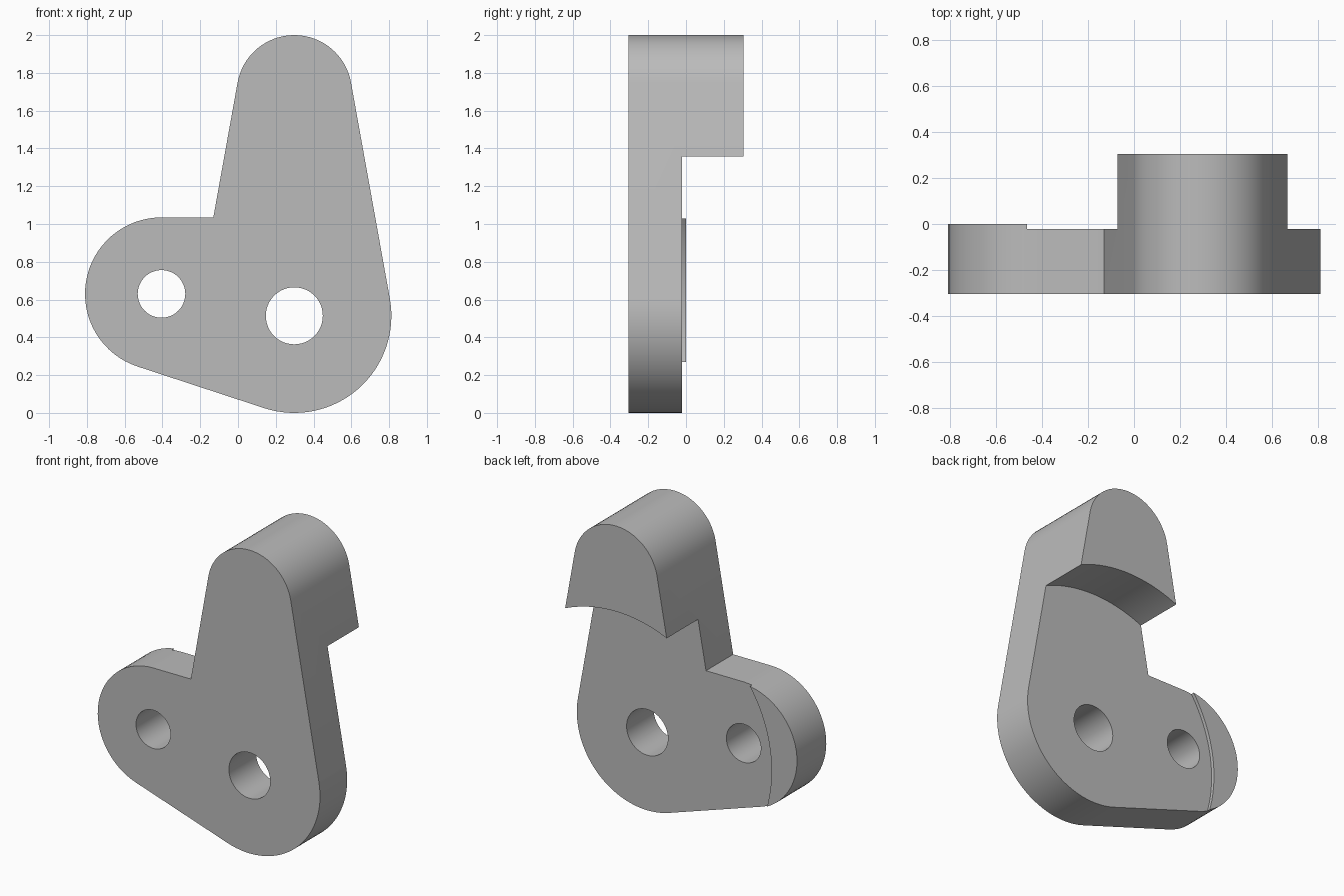
import bpy, bmesh
from math import cos, sin, pi, radians, asin, acos, atan2, hypot
from mathutils import Matrix

if "Cube" in bpy.data.objects:
    bpy.data.objects.remove(bpy.data.objects["Cube"], do_unlink=True)

FRONT, BACK, RECESS = -0.305, 0.305, -0.022
TOP = (0.298, 1.695, 0.305)      # x, z, radius of each rounded end
PIVOT = (0.298, 0.514, 0.514)
LOBE = (-0.405, 0.63, 0.405)


def arc(circle, start, end, steps=32):
    x, z, r = circle
    angles = [start + (end - start) * i / steps for i in range(steps + 1)]
    return [(x + r * cos(a), z + r * sin(a)) for a in angles]


def prism(name, points, y0, y1):
    """Extrude an outline in the xz plane from y0 to y1."""
    bm = bmesh.new()
    face = bm.faces.new([bm.verts.new((x, y0, z)) for x, z in points])
    ext = bmesh.ops.extrude_face_region(bm, geom=[face])
    verts = [v for v in ext["geom"] if isinstance(v, bmesh.types.BMVert)]
    bmesh.ops.translate(bm, verts=verts, vec=(0, y1 - y0, 0))
    bmesh.ops.recalc_face_normals(bm, faces=bm.faces)
    mesh = bpy.data.meshes.new(name)
    bm.to_mesh(mesh)
    bm.free()
    obj = bpy.data.objects.new(name, mesh)
    bpy.context.collection.objects.link(obj)
    return obj


def cut(target, cutter):
    """Subtract the cutter, then discard it."""
    mod = target.modifiers.new("cut", "BOOLEAN")
    mod.operation, mod.solver, mod.object = "DIFFERENCE", "EXACT", cutter
    bpy.context.view_layer.objects.active = target
    bpy.ops.object.modifier_apply(modifier=mod.name)
    bpy.data.objects.remove(cutter, do_unlink=True)


# Outline: tapered arm, inner corner, side lobe, tangent line, pivot end
taper = asin((PIVOT[2] - TOP[2]) / (TOP[1] - PIVOT[1]))
dx, dz = PIVOT[0] - LOBE[0], PIVOT[1] - LOBE[1]
under = atan2(dz, dx) - acos((LOBE[2] - PIVOT[2]) / hypot(dx, dz))
shelf = LOBE[1] + LOBE[2]
outline = arc(TOP, taper, pi - taper)
x, z = outline[-1]
outline.append((x - (z - shelf) * sin(taper) / cos(taper), shelf))
outline += arc(LOBE, pi / 2, 2 * pi + under)
outline += arc(PIVOT, under, taper)
lever = prism("lever_plate", outline, FRONT, BACK)

# Lower the back of the lobe, then sweep the round recess about the pivot
cut(lever, prism("lobe_cutter", [(-1, 0), (-0.2, 0), (-0.2, 1.2), (-1, 1.2)], 0, 0.5))
recess = (PIVOT[0], PIVOT[1], 0.922)
cut(lever, prism("recess_cutter", arc(recess, 0, 2 * pi, 128)[:-1], RECESS, 0.6))

# Through holes
for (cx, cz, _), radius in ((PIVOT, 0.151), (LOBE, 0.126)):
    hole = arc((cx, cz, radius), 0, 2 * pi, 48)[:-1]
    cut(lever, prism("hole_cutter", hole, -0.6, 0.6))

# Plain grey material
grey = bpy.data.materials.new("plain grey")
grey.use_nodes = True
colour = (0.5, 0.5, 0.5, 1)
grey.diffuse_color = colour
grey.node_tree.nodes["Principled BSDF"].inputs["Base Color"].default_value = colour
lever.data.materials.clear()
lever.data.materials.append(grey)

bpy.ops.object.select_all(action="DESELECT")
lever.select_set(True)
bpy.context.view_layer.objects.active = lever
bpy.ops.object.shade_smooth_by_angle(angle=radians(30))
